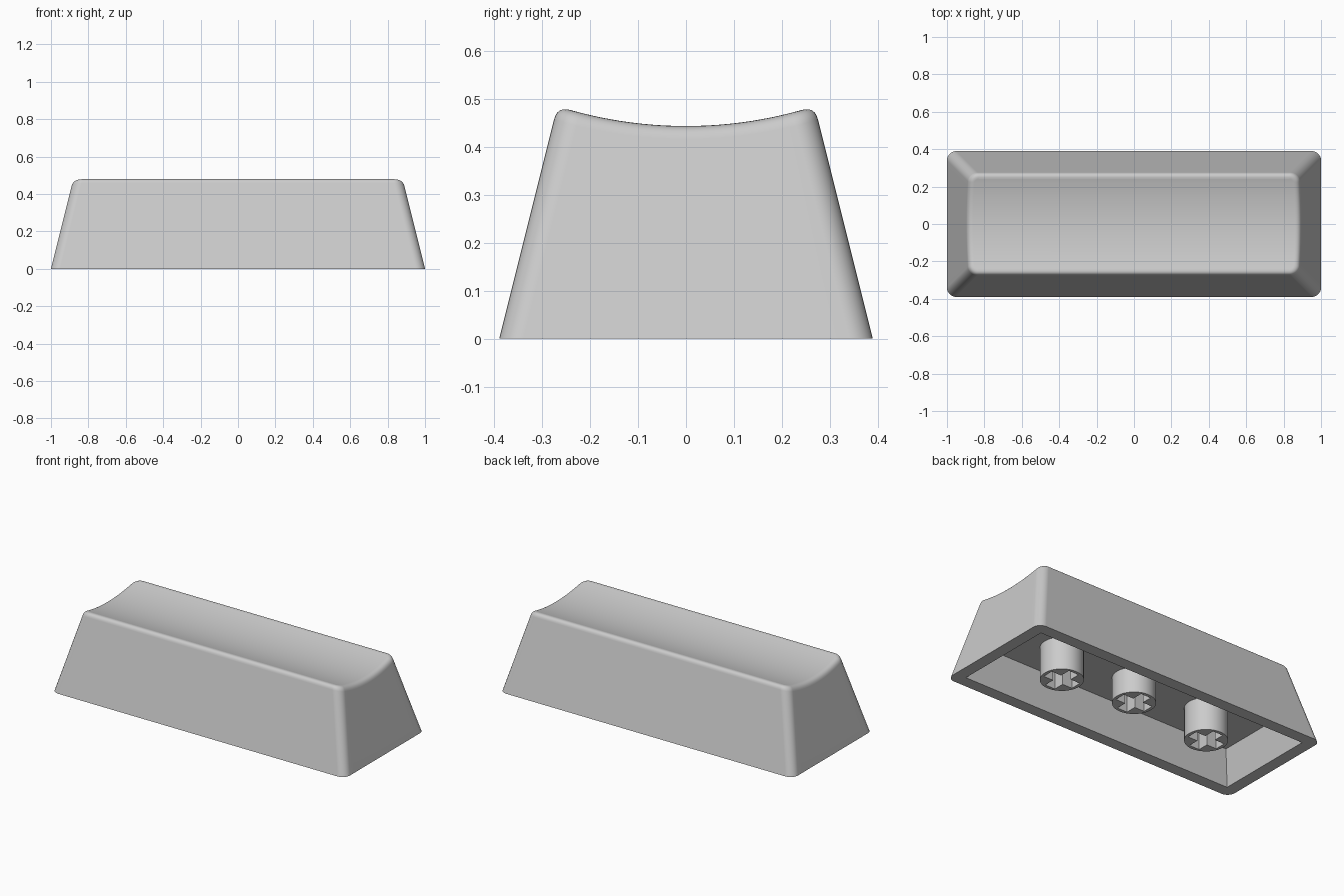
import bpy
import bmesh
import math

if "Cube" in bpy.data.objects:
    bpy.data.objects.remove(bpy.data.objects["Cube"])

# Main dimensions
HALF_X, HALF_Y, CORNER = 1.0, 0.39, 0.05
TAPER = 0.25
DISH_LOW, DISH_R = 0.444, 0.886
FILLET = 0.028
WALL, CEILING = 0.073, 0.2
STEM_R = 0.12

# Single plastic colour
grey = bpy.data.materials.new("light_grey_plastic")
grey.use_nodes = True
colour = (0.6, 0.6, 0.6, 1)
grey.diffuse_color = colour
grey.node_tree.nodes["Principled BSDF"].inputs["Base Color"].default_value = colour


def finish(bm, name):
    bmesh.ops.recalc_face_normals(bm, faces=bm.faces)
    mesh = bpy.data.meshes.new(name)
    bm.to_mesh(mesh)
    bm.free()
    mesh.materials.append(grey)
    obj = bpy.data.objects.new(name, mesh)
    bpy.context.collection.objects.link(obj)
    bpy.ops.object.select_all(action="DESELECT")
    obj.select_set(True)
    bpy.context.view_layer.objects.active = obj
    bpy.ops.object.shade_smooth_by_angle(angle=math.radians(30))
    normals = obj.modifiers.new("even_shading", "WEIGHTED_NORMAL")
    normals.keep_sharp = True


def bridge(bm, a, b):
    n = len(a)
    for i in range(n):
        j = (i + 1) % n
        bm.faces.new((a[i], a[j], b[j], b[i]))


def loop_edges(bm, ring):
    n = len(ring)
    edges = []
    for i in range(n):
        pair = (ring[i], ring[(i + 1) % n])
        edges.append(bm.edges.get(pair) or bm.edges.new(pair))
    return edges


def fill_between(bm, outer, inner):
    edges = loop_edges(bm, outer) + loop_edges(bm, inner)
    bmesh.ops.triangle_fill(bm, use_beauty=True, edges=edges)


def dish(y):
    return DISH_LOW + DISH_R - math.sqrt(DISH_R ** 2 - y * y)


# Right half of the rounded outline: (corner angle, position along the side)
ARC, SIDE = 8, 20
params = [(-90 + 90 * i / ARC, -1) for i in range(ARC + 1)]
params += [(0, -1 + 2 * i / SIDE) for i in range(1, SIDE)]
params += [(90 * i / ARC, 1) for i in range(ARC + 1)]


def outline(param, z, inset=0):
    angle, side = param
    r = CORNER - inset
    cx = HALF_X - TAPER * z - CORNER
    cy = HALF_Y - TAPER * z - CORNER
    a = math.radians(angle)
    return cx + r * math.cos(a), cy * side + r * math.sin(a)


def column(param):
    """Points from the base up the wall and around the top fillet."""
    z = DISH_LOW
    for _ in range(8):
        z = dish(outline(param, z)[1])
    corner = (*outline(param, z), z)
    low = (*outline(param, z - FILLET), z - FILLET)
    x, y = outline(param, z, FILLET)
    top = (x, y, dish(y))
    points = [(*outline(param, 0), 0)]
    steps = 6
    for i in range(steps + 1):
        t = i / steps
        points.append(tuple((1 - t) ** 2 * p + 2 * t * (1 - t) * q + t * t * s
                            for p, q, s in zip(low, corner, top)))
    return points


# Shell: tapered walls, rounded rim and scooped top
bm = bmesh.new()
rings = []
for level in zip(*[column(p) for p in params]):
    right = [bm.verts.new(p) for p in level]
    left = [bm.verts.new((-x, y, z)) for x, y, z in reversed(level)]
    rings.append(right + left)
for a, b in zip(rings, rings[1:]):
    bridge(bm, a, b)
top = rings[-1]
for i in range(len(params) - 1):
    bm.faces.new((top[i], top[i + 1], top[-2 - i], top[-1 - i]))

# Shell: hollow underside with square inner corners
hollow = []
for z in (0, CEILING):
    hx, hy = HALF_X - WALL - TAPER * z, HALF_Y - WALL - TAPER * z
    hollow.append([bm.verts.new((sx * hx, sy * hy, z))
                   for sx, sy in ((1, -1), (1, 1), (-1, 1), (-1, -1))])
bridge(bm, *hollow)
bm.faces.new(hollow[1])
fill_between(bm, rings[0], hollow[0])
finish(bm, "cap_shell")


# Mounting stems with cross-shaped sockets that reach the ceiling
def stem(name, x, bottom):
    bm = bmesh.new()
    arm, half, sides = 0.1, 0.034, 40
    circle = [(STEM_R * math.cos(math.tau * i / sides),
               STEM_R * math.sin(math.tau * i / sides)) for i in range(sides)]
    cross = []
    for c, s in ((1, 0), (0, 1), (-1, 0), (0, -1)):
        for px, py in ((arm, -half), (arm, half), (half, half)):
            cross.append((px * c - py * s, px * s + py * c))

    def ring(points, z):
        return [bm.verts.new((x + px, py, z)) for px, py in points]

    outer, roof = ring(circle, bottom), ring(circle, CEILING + 0.005)
    mouth, inner_roof = ring(cross, bottom), ring(cross, CEILING + 0.005)
    bridge(bm, outer, roof)
    bridge(bm, mouth, inner_roof)
    fill_between(bm, outer, mouth)
    fill_between(bm, roof, inner_roof)
    finish(bm, name)


stem("right_stem", -0.512, 0.0)
stem("centre_stem", 0, 0.045)
stem("left_stem", 0.512, 0.0)
